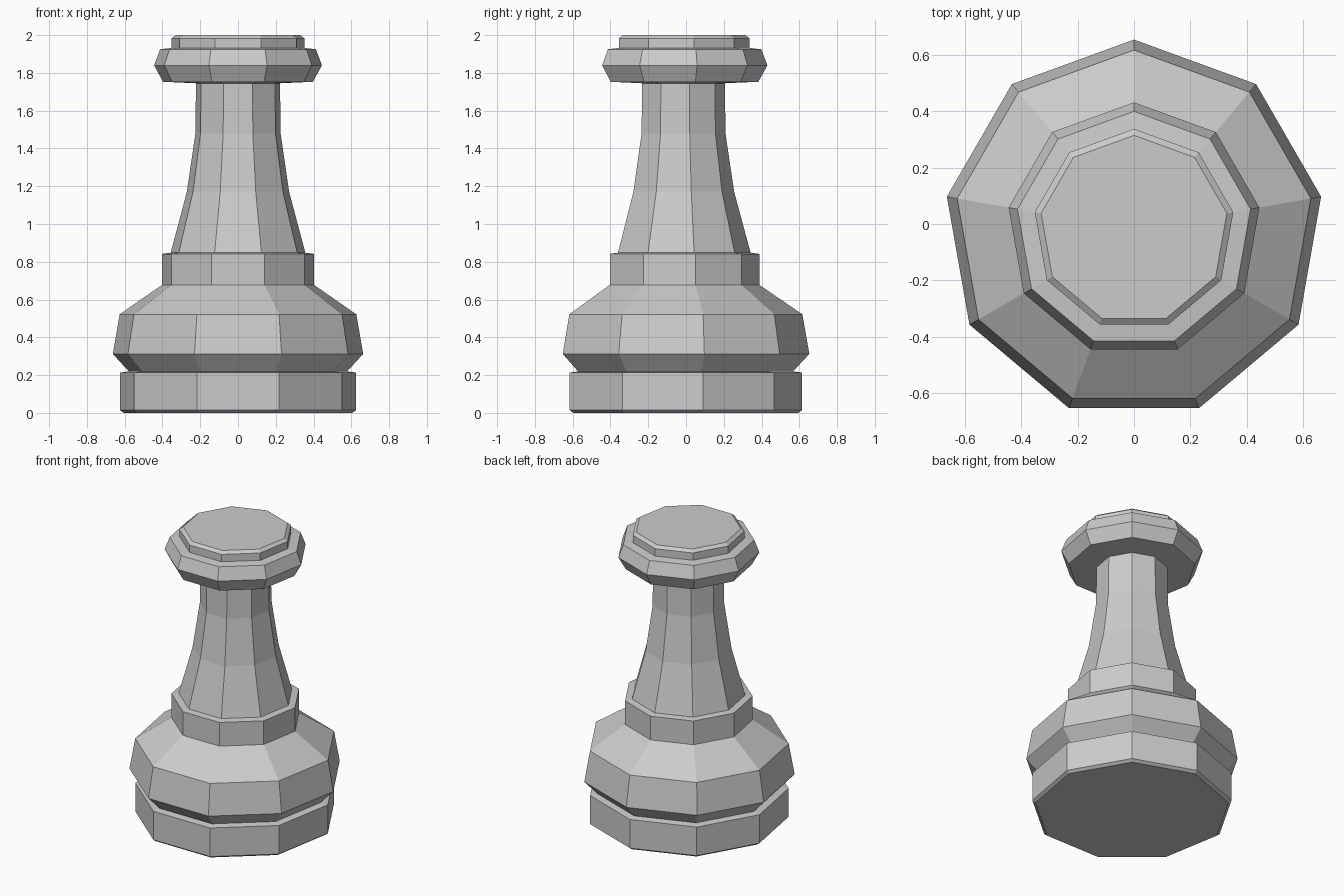
import bpy, bmesh
from math import sin, cos, pi

if "Cube" in bpy.data.objects:
    bpy.data.objects.remove(bpy.data.objects["Cube"])

SIDES = 9
CENTRE_Y = -0.02  # an odd-sided ring is not symmetric front to back


def lathe(name, profile):
    """Closed nine-sided solid from (radius, height) pairs, bottom to top."""
    bm = bmesh.new()
    rings = []
    for r, z in profile:
        angles = [pi / 2 + 2 * pi * i / SIDES for i in range(SIDES)]
        rings.append([bm.verts.new((r * cos(a), r * sin(a) + CENTRE_Y, z)) for a in angles])
    for low, high in zip(rings, rings[1:]):
        for i in range(SIDES):
            j = (i + 1) % SIDES
            bm.faces.new((low[i], low[j], high[j], high[i]))
    bm.faces.new(rings[0][::-1])
    bm.faces.new(rings[-1])
    mesh = bpy.data.meshes.new(name)
    bm.to_mesh(mesh)
    bm.free()
    obj = bpy.data.objects.new(name, mesh)
    bpy.context.collection.objects.link(obj)
    return obj


# Foot slab, bevelled underneath
lathe("base", [(0.615, 0), (0.635, 0.015), (0.635, 0.213), (0.587, 0.22)])
# Wide bulge
lathe("bulge", [(0.587, 0.22), (0.673, 0.312), (0.636, 0.522), (0.408, 0.678)])
# Waist collar
lathe("collar", [(0.408, 0.678), (0.408, 0.842), (0.362, 0.848)])
# Tapering stem
lathe("stem", [(0.362, 0.848), (0.275, 1.17), (0.229, 1.48), (0.226, 1.75)])
# Head ring
lathe("head", [(0.226, 1.745), (0.403, 1.753), (0.451, 1.84), (0.419, 1.925), (0.357, 1.932)])
# Cap disc
lathe("cap", [(0.357, 1.932), (0.357, 1.983), (0.334, 2.0)])
